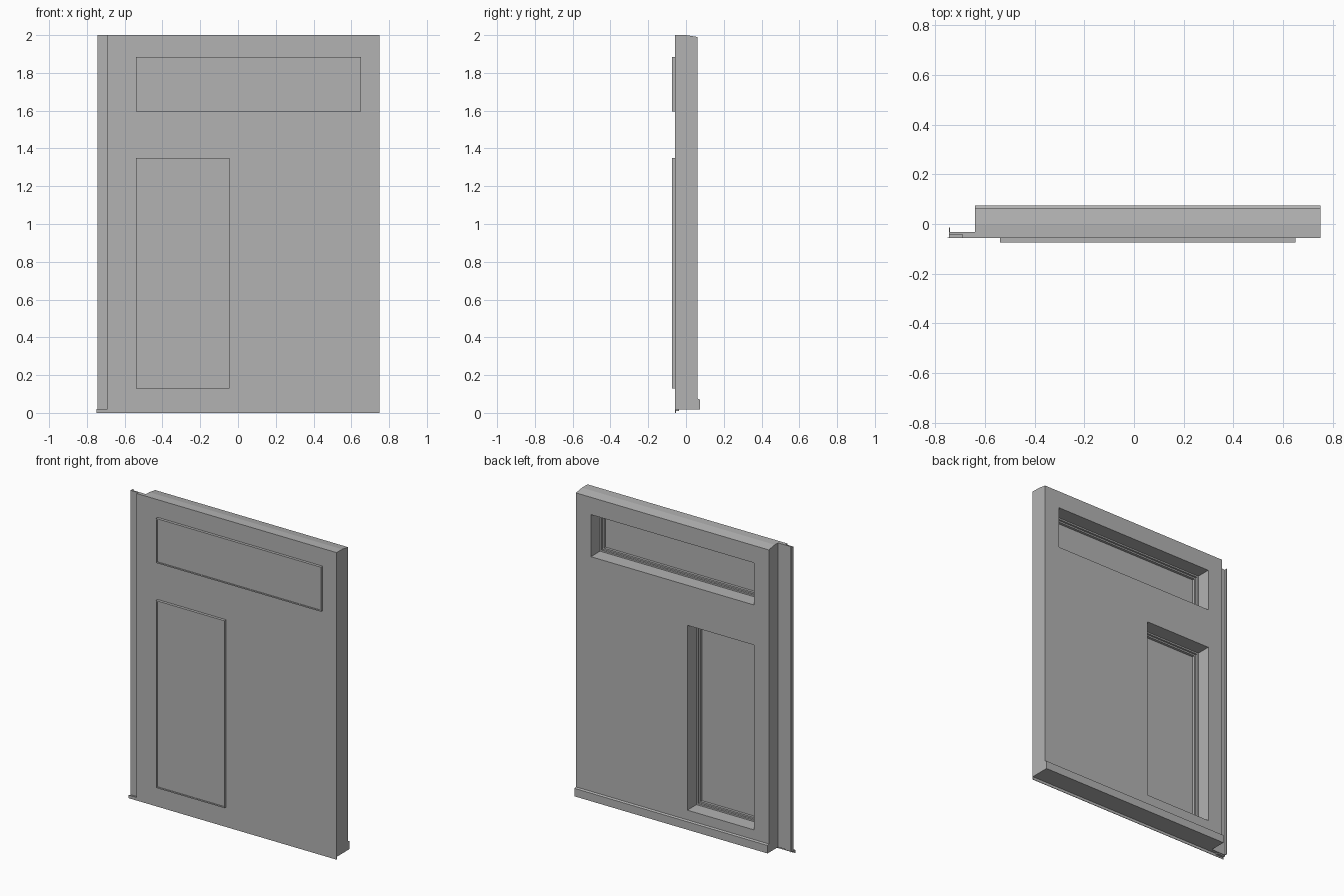
import bpy
import bmesh

cube = bpy.data.objects.get("Cube")
if cube:
    bpy.data.objects.remove(cube, do_unlink=True)

grey = bpy.data.materials.new("plain grey")
grey.use_nodes = True
colour = (0.45, 0.45, 0.45, 1)
grey.diffuse_color = colour
grey.node_tree.nodes["Principled BSDF"].inputs["Base Color"].default_value = colour


def prism(name, profile, x0, x1):
    """Extrude a (y, z) profile along x."""
    bm = bmesh.new()
    face = bm.faces.new([bm.verts.new((x0, y, z)) for y, z in profile])
    moved = bmesh.ops.extrude_face_region(bm, geom=[face])["geom"]
    verts = [v for v in moved if isinstance(v, bmesh.types.BMVert)]
    bmesh.ops.translate(bm, verts=verts, vec=(x1 - x0, 0, 0))
    bmesh.ops.recalc_face_normals(bm, faces=bm.faces)
    mesh = bpy.data.meshes.new(name)
    bm.to_mesh(mesh)
    bm.free()
    mesh.materials.append(grey)
    obj = bpy.data.objects.new(name, mesh)
    bpy.context.collection.objects.link(obj)
    return obj


def box(name, x0, x1, y0, y1, z0, z1):
    return prism(name, [(y0, z0), (y1, z0), (y1, z1), (y0, z1)], x0, x1)


def cut(target, cutter):
    mod = target.modifiers.new("opening", "BOOLEAN")
    mod.operation = "DIFFERENCE"
    mod.solver = "EXACT"
    mod.object = cutter
    bpy.context.view_layer.objects.active = target
    bpy.ops.object.modifier_apply(modifier=mod.name)
    bpy.data.objects.remove(cutter, do_unlink=True)


def ring(name, x0, x1, z0, z1, y0, y1, width):
    """Rectangular frame with a clear opening."""
    frame = box(name, x0, x1, y0, y1, z0, z1)
    cut(frame, box("cutter", x0 + width, x1 - width, y0 - 1, y1 + 1,
                   z0 + width, z1 - width))


FRONT, BACK, BASE = -0.057, 0.062, 0.018

# Wall slab with sloping top and a rear foot
wall = prism("wall_panel", [
    (FRONT, BASE), (FRONT, 2), (0, 2), (BACK, 1.99),
    (BACK, 0.075), (0.075, 0.07), (0.075, BASE)], -0.64, 0.75)

# Windows: projecting frame, stepped rear stops and pane
rim = 0.008
windows = {"upper": (-0.54, 0.65, 1.595, 1.885),
           "lower": (-0.54, -0.045, 0.13, 1.35)}
for label, (x0, x1, z0, z1) in windows.items():
    a, b, c, d = x0 + rim, x1 - rim, z0 + rim, z1 - rim
    cut(wall, box("cutter", a, b, -1, 1, c, d))
    ring(label + "_window_frame", x0, x1, z0, z1, -0.075, FRONT, rim)
    ring(label + "_window_outer_stop", a, b, c, d, -0.062, -0.045, 0.02)
    ring(label + "_window_inner_stop", a, b, c, d, -0.045, -0.032, 0.01)
    box(label + "_window_pane", a, b, -0.071, -0.062, c, d)

# Side joint: flange, recessed strip and rear lip
box("side_flange", -0.69, -0.64, FRONT, -0.033, BASE, 2)
box("joint_strip", -0.742, -0.69, -0.042, -0.033, BASE, 2)
box("joint_lip", -0.745, -0.741, -0.042, -0.015, BASE, 2)

# Thin drip sheet along the bottom edge
box("bottom_drip", -0.75, 0.75, FRONT, -0.054, 0, 0.02)
box("drip_return", -0.745, -0.69, -0.054, -0.038, 0.01, BASE)
